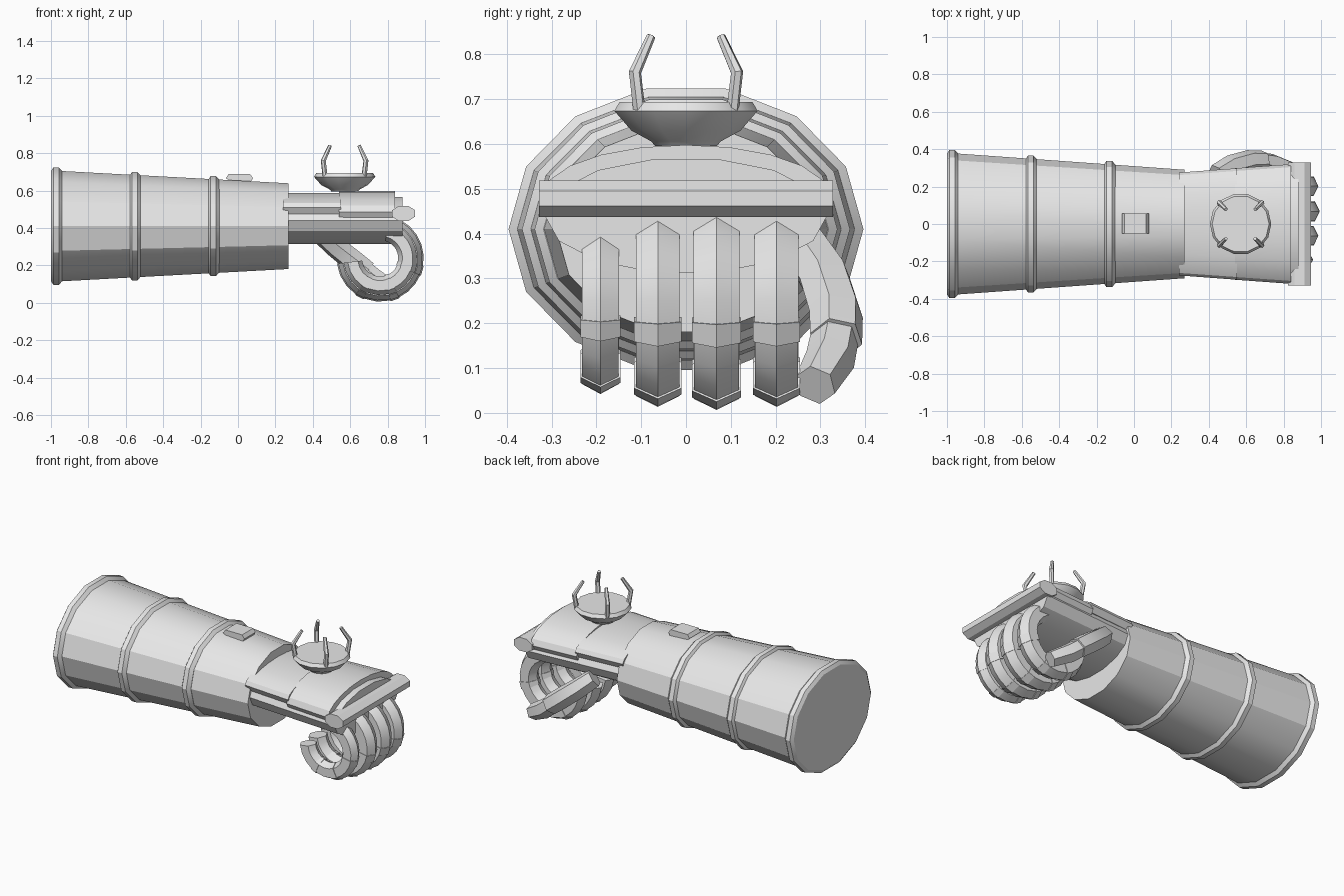
import bpy, math
from mathutils import Vector

if "Cube" in bpy.data.objects:
    bpy.data.objects.remove(bpy.data.objects["Cube"])

steel = bpy.data.materials.new("light_steel")
steel.diffuse_color = (0.8, 0.8, 0.8, 1)
steel.use_nodes = True
steel.node_tree.nodes["Principled BSDF"].inputs["Base Color"].default_value = steel.diffuse_color


def make(name, rings):
    """Skin a list of equal-size closed rings and cap both ends."""
    n = len(rings[0])
    verts = [v for r in rings for v in r]
    faces = []
    for i in range(len(rings) - 1):
        for j in range(n):
            k = (j + 1) % n
            faces.append((i * n + j, i * n + k, (i + 1) * n + k, (i + 1) * n + j))
    faces.append(tuple(reversed(range(n))))
    faces.append(tuple(range(len(verts) - n, len(verts))))
    me = bpy.data.meshes.new(name)
    me.from_pydata(verts, [], faces)
    me.materials.append(steel)
    ob = bpy.data.objects.new(name, me)
    bpy.context.collection.objects.link(ob)
    # consistent outward normals
    import bmesh
    bm = bmesh.new()
    bm.from_mesh(me)
    bmesh.ops.recalc_face_normals(bm, faces=bm.faces[:])
    bm.to_mesh(me)
    bm.free()
    me.polygons.foreach_set("use_smooth", [True] * len(me.polygons))
    me.set_sharp_from_angle(angle=math.radians(28))
    return ob


def oval(x, ry, rz, cz, n=14):
    return [(x, ry * math.cos(2 * math.pi * i / n), cz + rz * math.sin(2 * math.pi * i / n))
            for i in range(n)]


def lathe_x(name, profile, cz):
    return make(name, [oval(x, ry, rz, cz) for x, ry, rz in profile])


def tube(name, points, radii, n=6):
    """Sweep a polygon along a path."""
    pts = [Vector(p) for p in points]
    rings = []
    for i, p in enumerate(pts):
        d = (pts[min(i + 1, len(pts) - 1)] - pts[max(i - 1, 0)]).normalized()
        a = d.cross(Vector((0.3, 1, 0.1))).normalized()
        b = d.cross(a)
        rings.append([p + radii[i] * (a * math.cos(2 * math.pi * k / n) + b * math.sin(2 * math.pi * k / n))
                      for k in range(n)])
    return make(name, rings)


# forearm sleeve with three raised bands
CZ = 0.41
lathe_x("forearm_sleeve", [(-0.99, 0.38, 0.305), (0.27, 0.29, 0.235)], CZ)
for i, (x, ry, rz) in enumerate([(-0.97, 0.396, 0.322), (-0.55, 0.366, 0.297), (-0.13, 0.338, 0.274)]):
    lathe_x(f"sleeve_band_{i + 1}", [(x - 0.03, ry - 0.02, rz - 0.02), (x - 0.017, ry, rz),
                                     (x + 0.012, ry, rz), (x + 0.03, ry - 0.02, rz - 0.02)], CZ)

# small rounded button plate on the sleeve
prof = [(-0.065, 0.667), (-0.05, 0.655), (0.065, 0.64), (0.08, 0.667), (0.065, 0.688), (-0.05, 0.688)]
make("sleeve_button", [[(x, y, z) for x, z in prof] for y in (-0.052, 0.057)])

# palm body
lathe_x("palm", [(0.25, 0.27, 0.13), (0.88, 0.315, 0.13)], 0.44)


# arched plates over the back of the hand
def arch(x, half, base, top, drop=0.035):
    ring = [(x, half * math.cos(math.pi * i / 10), base + (top - base) * math.sin(math.pi * i / 10))
            for i in range(11)]
    return ring + [(x, -half + 0.02, base - drop), (x, half - 0.02, base - drop)]


make("rear_hand_plate", [arch(0.24, 0.275, 0.51, 0.587), arch(0.55, 0.298, 0.51, 0.587)])
make("front_hand_plate", [arch(0.54, 0.298, 0.485, 0.598), arch(0.84, 0.32, 0.485, 0.598)])

# knuckle bar
make("knuckle_bar", [[(0.885 + 0.067 * math.cos(math.pi * i / 4 + math.pi / 8),
                       y, 0.478 + 0.044 * math.sin(math.pi * i / 4 + math.pi / 8))
                      for i in range(8)] for y in (-0.328, 0.328)])


# curled fingers: arcs of hexagonal section with thicker joint bands
def finger_arc(name, y, w, R, r, a0, a1, scale):
    n = max(1, round(abs(a1 - a0) / 15))
    rings = []
    for i in range(n + 1):
        a = math.radians(a0 + (a1 - a0) * i / n)
        ring = []
        for dy, dr in ((0, 1), (1, 0.55), (1, -0.55), (0, -1), (-1, -0.55), (-1, 0.55)):
            q = R + dr * r * scale
            ring.append((0.76 + q * math.cos(a), y + dy * w * scale, 0.238 + q * math.sin(a)))
        rings.append(ring)
    make(name, rings)


segments = [(75, -10, 0.96), (-10, -23, 1.03), (-23, -64, 0.95), (-64, -76, 1.03),
            (-76, -112, 0.95), (-112, -124, 1.03), (-124, -173, 0.96)]
fingers = [("little", -0.191, 0.043, 0.147, 0.052), ("ring", -0.063, 0.051, 0.171, 0.057),
           ("middle", 0.068, 0.053, 0.177, 0.058), ("index", 0.202, 0.051, 0.171, 0.057)]
for nm, y, w, R, r in fingers:
    for i, (a0, a1, s) in enumerate(segments):
        finger_arc(f"{nm}_finger_{i + 1}", y, w, R, r, a0, a1, s)

# thumb in two overlapping pieces
tube("thumb_base", [(0.44, 0.265, 0.37), (0.52, 0.31, 0.30), (0.62, 0.335, 0.22), (0.69, 0.335, 0.165)],
     [0.055, 0.06, 0.062, 0.06])
tube("thumb_tip", [(0.66, 0.335, 0.185), (0.74, 0.322, 0.12), (0.84, 0.288, 0.062)],
     [0.054, 0.056, 0.048])

# dish on the back of the hand
DX = 0.57
make("dish", [[(DX + r * math.cos(2 * math.pi * i / 14), r * math.sin(2 * math.pi * i / 14), z)
               for i in range(14)]
              for r, z in ((0.07, 0.595), (0.08, 0.606), (0.125, 0.63), (0.164, 0.674), (0.152, 0.694))])

# four bent prongs
for i, (sx, sy) in enumerate([(1, 1), (-1, 1), (-1, -1), (1, -1)]):
    tube(f"prong_{i + 1}", [(DX + sx * r, sy * r, z) for r, z in
                            ((0.104, 0.675), (0.114, 0.76), (0.078, 0.84))],
         [0.014, 0.014, 0.01], 6)
